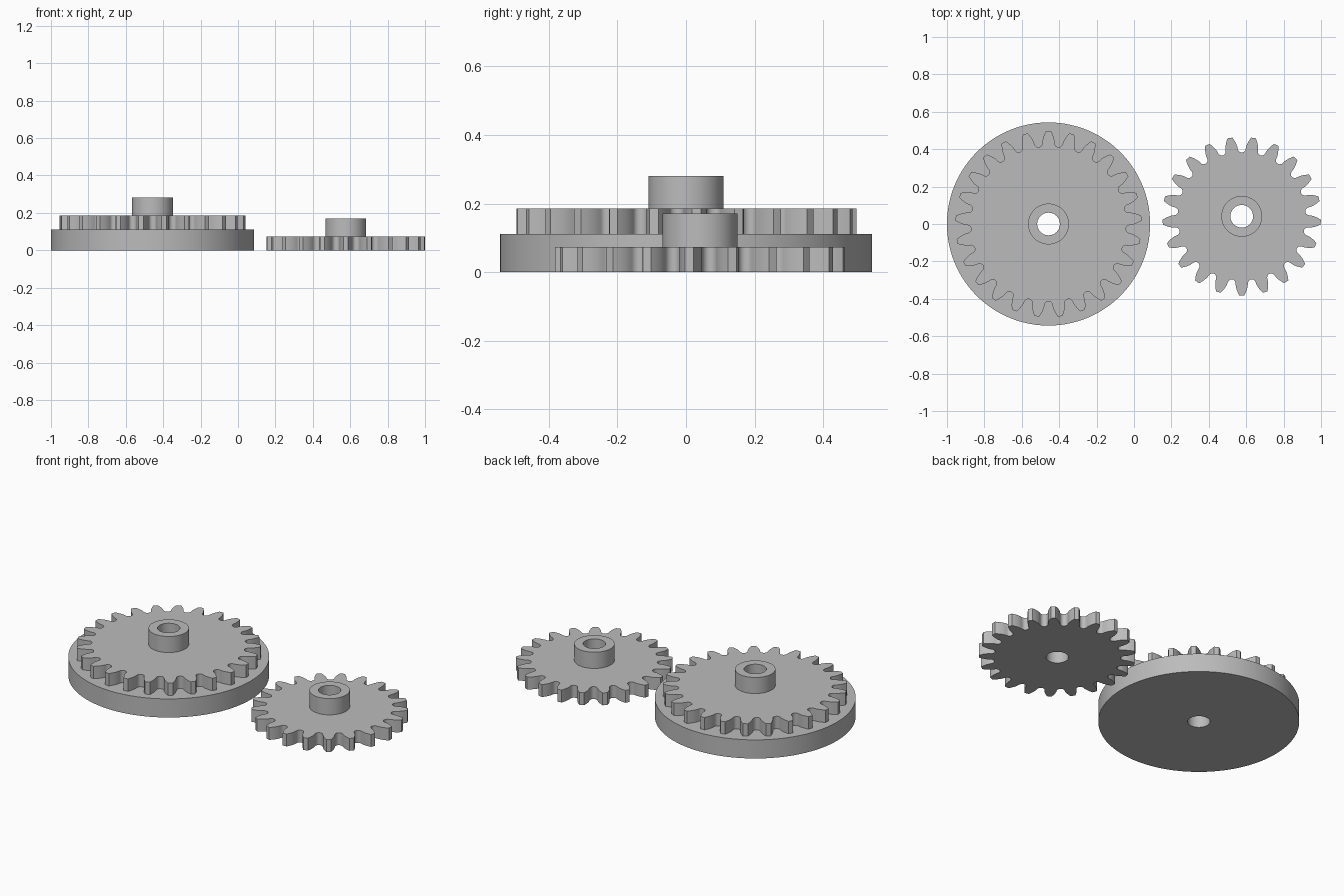
import bpy, bmesh, math

if "Cube" in bpy.data.objects:
    bpy.data.objects.remove(bpy.data.objects["Cube"])

MODULE = 0.03685      # tooth size shared by both gears
BORE, HUB = 0.0605, 0.109

grey = bpy.data.materials.new("plain grey")
grey.diffuse_color = (0.5, 0.5, 0.5, 1)
grey.use_nodes = True
grey.node_tree.nodes["Principled BSDF"].inputs["Base Color"].default_value = grey.diffuse_color


def gear_profile(teeth, start):
    """Involute outline with rounded roots, as (angle, radius) pairs."""
    pitch_r = MODULE * teeth / 2
    base_r = pitch_r * math.cos(math.radians(20))
    tip_r, root_r = pitch_r + MODULE, pitch_r - 1.25 * MODULE
    inv20 = math.tan(math.radians(20)) - math.radians(20)
    half_base = math.pi / (2 * teeth) + inv20
    gap = math.pi / teeth - half_base

    # Half tooth from the tip centre to the valley centre
    half = [(0.0, tip_r)]
    for i in range(6):
        r = tip_r + (base_r - tip_r) * i / 5
        a = math.acos(min(1, base_r / r))
        half.append((half_base - (math.tan(a) - a), r))
    for i in range(1, 6):
        t = i / 5 * math.pi / 2
        half.append((half_base + gap * (1 - math.cos(t)),
                     base_r - (base_r - root_r) * math.sin(t)))
    tooth = [(-a, r) for a, r in reversed(half[1:-1])] + half
    step = 2 * math.pi / teeth
    return [(start + k * step + a, r) for k in range(teeth) for a, r in tooth]


def shell(name, profile, centre, rings):
    """Skin consecutive rings; radius None means the toothed outline."""
    bm = bmesh.new()
    loops = []
    for radius, z in rings:
        loops.append([bm.verts.new(((radius or r) * math.cos(a),
                                    (radius or r) * math.sin(a), z))
                      for a, r in profile])
    n = len(profile)
    for low, high in zip(loops, loops[1:]):
        for i in range(n):
            j = (i + 1) % n
            bm.faces.new((low[i], low[j], high[j], high[i]))
    mesh = bpy.data.meshes.new(name)
    bm.to_mesh(mesh)
    bm.free()
    mesh.materials.append(grey)
    obj = bpy.data.objects.new(name, mesh)
    obj.location = (*centre, 0)
    bpy.context.collection.objects.link(obj)
    bpy.ops.object.select_all(action='DESELECT')
    obj.select_set(True)
    bpy.context.view_layer.objects.active = obj
    bpy.ops.object.shade_smooth_by_angle(angle=math.radians(30))


# Large gear standing on a round flange, with a hub on top
big = gear_profile(25, math.pi / 2)
at = (-0.457, 0)
shell("flange_disc", big, at,
      [(BORE, 0.111), (BORE, 0), (0.543, 0), (0.543, 0.111), (None, 0.111)])
shell("large_gear", big, at, [(None, 0.111), (None, 0.185), (HUB, 0.185)])
shell("large_gear_hub", big, at,
      [(HUB, 0.185), (HUB, 0.281), (BORE, 0.281), (BORE, 0.111)])

# Small gear with its hub
small = gear_profile(21, -math.pi / 2)
at = (0.576, 0.041)
shell("small_gear", small, at,
      [(BORE, 0.074), (BORE, 0), (None, 0), (None, 0.074), (HUB, 0.074)])
shell("small_gear_hub", small, at,
      [(HUB, 0.074), (HUB, 0.171), (BORE, 0.171), (BORE, 0.074)])
